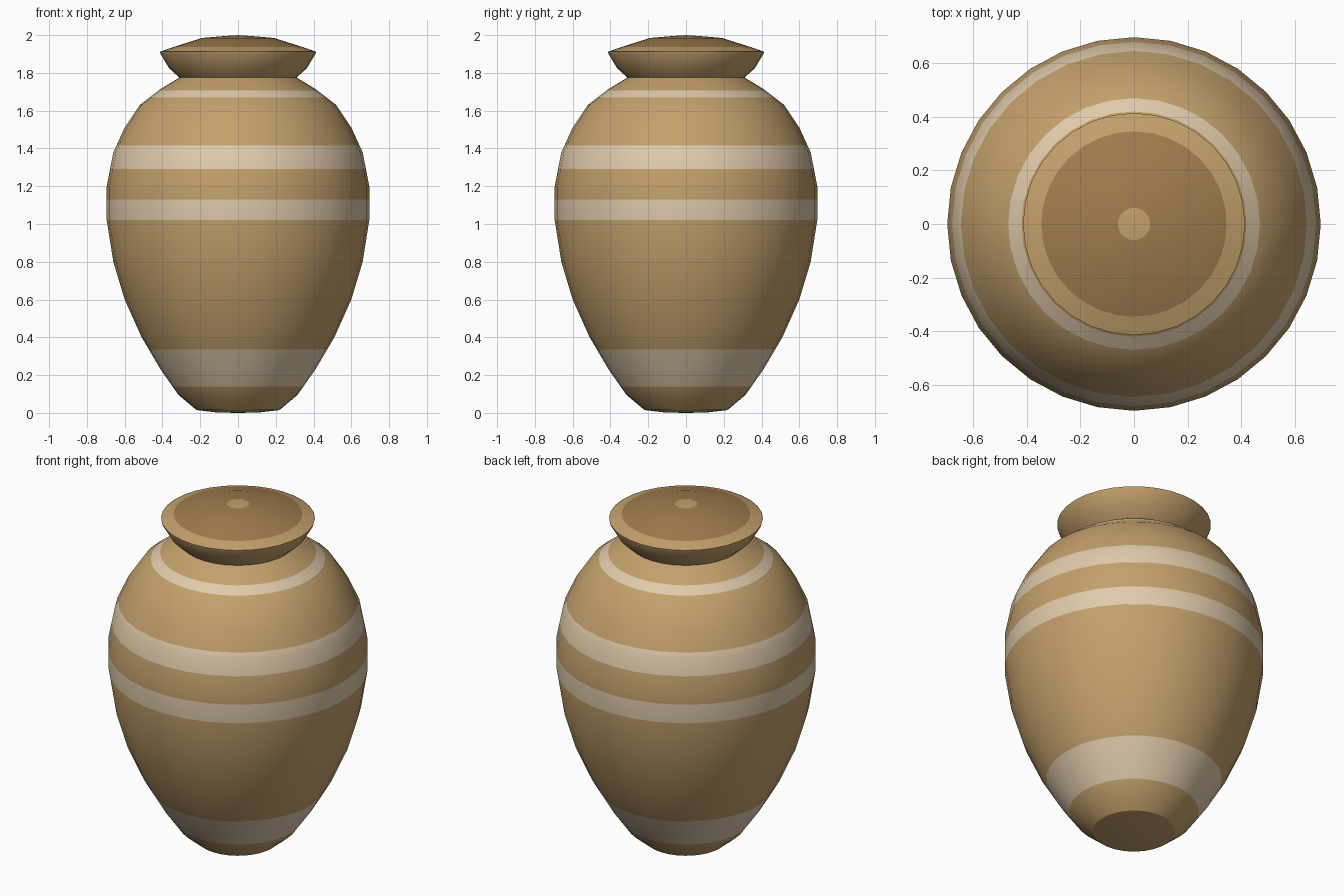
import bpy, bmesh, math

default = bpy.data.objects.get("Cube")
if default:
    bpy.data.objects.remove(default, do_unlink=True)

SIDES = 32


def material(name, srgb):
    color = [(c / 255 / 12.92) if c < 11 else ((c / 255 + 0.055) / 1.055) ** 2.4 for c in srgb]
    mat = bpy.data.materials.new(name)
    mat.use_nodes = True
    mat.diffuse_color = (*color, 1)
    bsdf = mat.node_tree.nodes["Principled BSDF"]
    bsdf.inputs["Base Color"].default_value = (*color, 1)
    bsdf.inputs["Roughness"].default_value = 0.8
    return mat


tan = material("tan clay", (196, 160, 108))
cream = material("cream glaze", (224, 203, 172))
brown = material("brown clay", (160, 124, 78))


def insert_rings(profile, heights):
    """Split straight profile segments at the given heights."""
    result = [profile[0]]
    for (r0, z0), (r1, z1) in zip(profile, profile[1:]):
        for h in sorted(heights):
            if z0 < h < z1:
                result.append((r0 + (r1 - r0) * (h - z0) / (z1 - z0), h))
        result.append((r1, z1))
    return result


def lathe(name, profile, materials, pick):
    """Revolve (radius, height) points; pick(radius, height) gives the material slot."""
    bm = bmesh.new()
    rings = []
    for r, z in profile:
        if r == 0:
            rings.append([bm.verts.new((0, 0, z))] * SIDES)
            continue
        angles = [2 * math.pi * i / SIDES for i in range(SIDES)]
        rings.append([bm.verts.new((r * math.cos(a), r * math.sin(a), z)) for a in angles])
    for k in range(len(rings) - 1):
        low, high = rings[k], rings[k + 1]
        slot = pick(*[(p + q) / 2 for p, q in zip(profile[k], profile[k + 1])])
        for i in range(SIDES):
            j = (i + 1) % SIDES
            corners = list(dict.fromkeys((low[i], low[j], high[j], high[i])))
            bm.faces.new(corners).material_index = slot
    mesh = bpy.data.meshes.new(name)
    bm.to_mesh(mesh)
    bm.free()
    for mat in materials:
        mesh.materials.append(mat)
    obj = bpy.data.objects.new(name, mesh)
    bpy.context.collection.objects.link(obj)
    bpy.ops.object.select_all(action="DESELECT")
    obj.select_set(True)
    bpy.context.view_layer.objects.active = obj
    bpy.ops.object.shade_smooth_by_angle(angle=math.radians(30))
    return obj


# Jar body with painted bands
bands = [(0.14, 0.335), (1.02, 1.13), (1.29, 1.415), (1.67, 1.708)]
body = [(0, 0), (0.11, 0.002), (0.22, 0.015), (0.315, 0.095), (0.41, 0.23),
        (0.51, 0.40), (0.60, 0.60), (0.66, 0.80), (0.695, 1.02), (0.695, 1.20),
        (0.66, 1.38), (0.60, 1.51), (0.52, 1.63), (0.41, 1.715), (0.31, 1.775)]
body = insert_rings(body, [z for band in bands for z in band])
lathe("jar_body", body, [tan, cream],
      lambda r, z: int(any(a < z < b for a, b in bands)))

# Flared neck and domed lid, with a brown ring around a tan centre
lid = [(0.31, 1.775), (0.365, 1.825), (0.41, 1.90), (0.413, 1.912), (0.345, 1.936),
       (0.19, 1.985), (0.06, 1.996), (0, 2.0)]
lathe("neck_and_lid", lid, [tan, brown],
      lambda r, z: int(z > 1.93 and 0.06 < r < 0.345))
